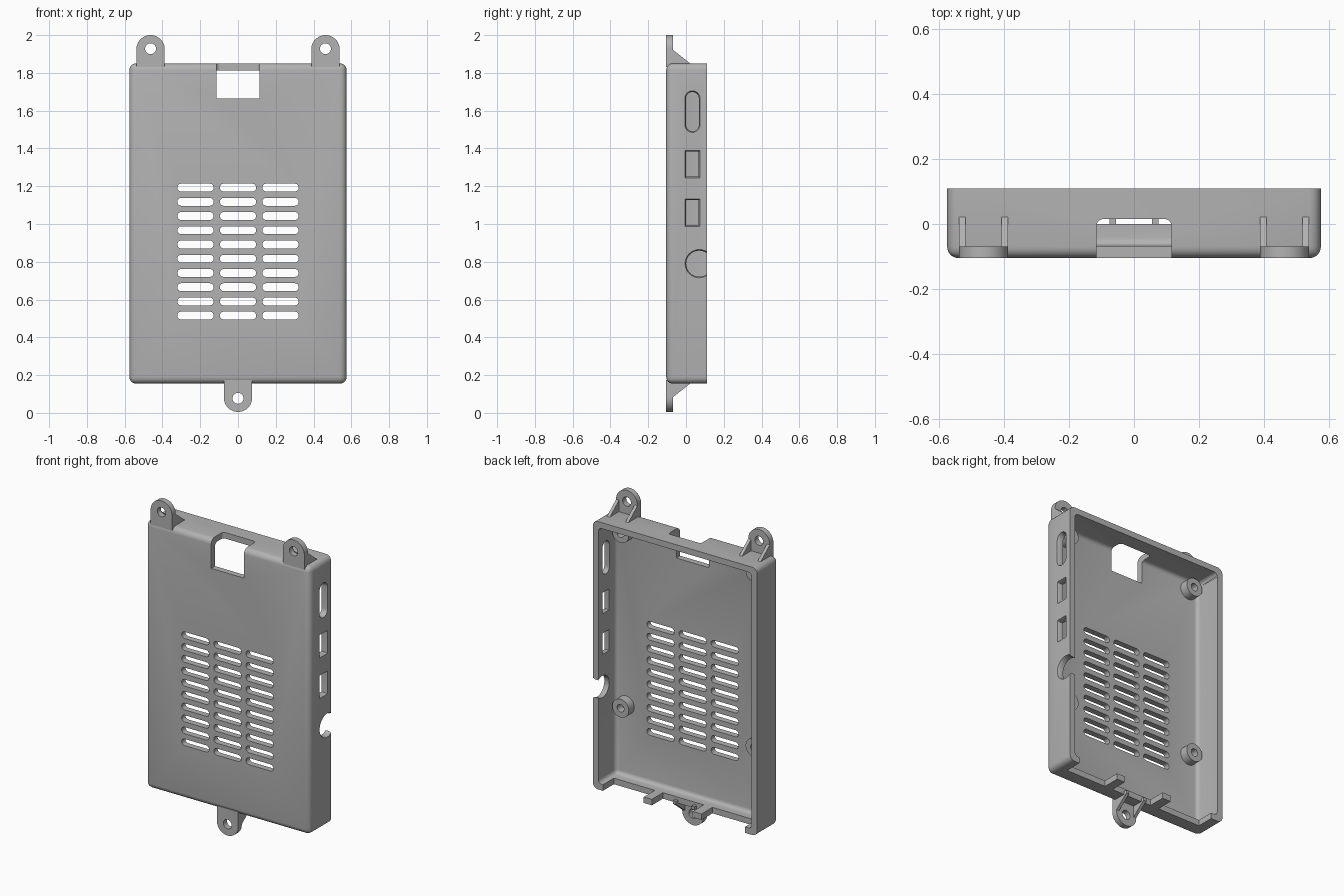
import bpy, bmesh, math
from mathutils import Vector

if "Cube" in bpy.data.objects:
    bpy.data.objects.remove(bpy.data.objects["Cube"], do_unlink=True)

HW, FRONT, BACK, BOT, TOP = 0.575, -0.105, 0.11, 0.155, 1.85
WALL = 0.038
FLOOR = FRONT + WALL

grey = bpy.data.materials.new("grey plastic")
grey.use_nodes = True
grey.diffuse_color = (0.45, 0.45, 0.45, 1)
grey.node_tree.nodes["Principled BSDF"].inputs["Base Color"].default_value = grey.diffuse_color


def finish(name, bm):
    bmesh.ops.recalc_face_normals(bm, faces=bm.faces)
    mesh = bpy.data.meshes.new(name)
    bm.to_mesh(mesh)
    bm.free()
    mesh.materials.append(grey)
    ob = bpy.data.objects.new(name, mesh)
    bpy.context.collection.objects.link(ob)
    return ob


def rounded(cu, cv, w, h, r, seg=8):
    """Rounded rectangle outline, counter-clockwise."""
    pts = []
    for k, (su, sv) in enumerate(((1, 1), (-1, 1), (-1, -1), (1, -1))):
        for i in range(seg + 1):
            a = (k + i / seg) * math.pi / 2
            pts.append((cu + su * (w / 2 - r) + r * math.cos(a),
                        cv + sv * (h / 2 - r) + r * math.sin(a)))
    clean = []
    for p in pts:
        if not clean or (Vector(p) - Vector(clean[-1])).length > 1e-5:
            clean.append(p)
    if (Vector(clean[0]) - Vector(clean[-1])).length < 1e-5:
        clean.pop()
    return clean


def circle(cu, cv, r, n=32):
    return [(cu + r * math.cos(2 * math.pi * i / n), cv + r * math.sin(2 * math.pi * i / n))
            for i in range(n)]


def loft(bm, axis, rings):
    """Closed solid through equal-length outlines, each given as (depth, outline)."""
    place = {"x": lambda d, p: (d, p[0], p[1]),
             "y": lambda d, p: (p[0], d, p[1]),
             "z": lambda d, p: (p[0], p[1], d)}[axis]
    loops = [[bm.verts.new(place(d, p)) for p in pts] for d, pts in rings]
    for a, b in zip(loops, loops[1:]):
        for i in range(len(a)):
            j = (i + 1) % len(a)
            bm.faces.new((a[i], a[j], b[j], b[i]))
    bm.faces.new(loops[0][::-1])
    bm.faces.new(loops[-1])


def solid(name, axis, d0, d1, pts):
    bm = bmesh.new()
    loft(bm, axis, [(d0, pts), (d1, pts)])
    return finish(name, bm)


def tray(name, inset, front, back, radius):
    """Box with every edge rounded except those of its back face."""
    bm = bmesh.new()
    loft(bm, "y", [(d, [(-HW + inset, BOT + inset), (HW - inset, BOT + inset),
                        (HW - inset, TOP - inset), (-HW + inset, TOP - inset)])
                   for d in (front, back)])
    edges = [e for e in bm.edges if min(v.co.y for v in e.verts) < back - 0.01]
    bmesh.ops.bevel(bm, geom=edges, offset=radius, segments=6, profile=0.5, affect="EDGES")
    return finish(name, bm)


def cut(ob, cutter):
    mod = ob.modifiers.new("cut", "BOOLEAN")
    mod.operation, mod.solver, mod.object = "DIFFERENCE", "EXACT", cutter
    bpy.context.view_layer.update()
    ob.data = bpy.data.meshes.new_from_object(
        ob.evaluated_get(bpy.context.evaluated_depsgraph_get()))
    ob.modifiers.clear()
    bpy.data.objects.remove(cutter, do_unlink=True)


def smooth(ob):
    bpy.ops.object.select_all(action="DESELECT")
    ob.select_set(True)
    bpy.context.view_layer.objects.active = ob
    bpy.ops.object.shade_smooth_by_angle(angle=math.radians(30))


# Hollow case, open at the back
case = tray("case", 0, FRONT, BACK, 0.035)
cut(case, tray("cavity", WALL, FLOOR, BACK + 0.1, 0.025))

# Vent slots, three columns of ten
bm = bmesh.new()
for col in (-1, 0, 1):
    for row in range(10):
        slot = rounded(col * 0.225, 0.515 + row * 0.0753, 0.192, 0.042, 0.0209)
        loft(bm, "y", [(FRONT - 0.05, slot), (FLOOR + 0.01, slot)])
cut(case, finish("vents", bm))

# Card notch through the front panel and the top wall
cut(case, solid("card_notch", "z", 1.665, TOP + 0.05,
                rounded(0, -0.0925, 0.23, 0.215, 0.02)))

# Socket openings in the left wall, flared outwards
bm = bmesh.new()
lip = 0.012


def socket(outline):
    big, small = outline(0), outline(lip)
    loft(bm, "x", [(HW - 0.06, small), (HW - 0.015, small), (HW, big), (HW + 0.05, big)])


socket(lambda s: rounded(0.034, 1.595, 0.08 - s, 0.22 - s, 0.0399 - s / 2))
for z in (1.317, 1.06):
    socket(lambda s: rounded(0.034, z, 0.078 - s, 0.145 - s, 0.002))
socket(lambda s: circle(0.07, 0.79, 0.075 - s / 2))
cut(case, finish("sockets", bm))

# Three port cut-outs in the bottom wall, open to the back
bm = bmesh.new()
for x0, x1 in ((0.219, 0.505), (-0.124, 0.162), (-0.49, -0.185)):
    port = [(x0, 0.0), (x1, 0.0), (x1, BACK + 0.05), (x0, BACK + 0.05)]
    loft(bm, "z", [(BOT - 0.05, port), (BOT + WALL + 0.015, port)])
cut(case, finish("ports", bm))
smooth(case)

# Board standoffs with blind screw holes
for side, x in (("left", 0.467), ("right", -0.467)):
    for level, z in (("upper", 1.746), ("lower", 0.641)):
        post = solid(f"{side}_{level}_standoff", "y", FLOOR - 0.01, -0.012, circle(x, z, 0.058))
        cut(post, solid("pilot", "y", FLOOR + 0.005, 0.1, circle(x, z, 0.024)))
        smooth(post)


# Screw lugs with a pair of gusset ribs each
def lug(name, x, s, edge):
    centre, r = edge + s * 0.075, 0.075
    root = edge - s * 0.02
    outline = [(x + r, root)] + [
        (x + r * math.cos(a), centre + s * r * math.sin(a))
        for a in (math.pi * i / 24 for i in range(25))] + [(x - r, root)]
    ear = solid(name, "y", FRONT, FLOOR - 0.002, outline)
    cut(ear, solid("screw_hole", "y", -0.3, 0.1, circle(x, centre + s * 0.003, 0.029)))
    smooth(ear)
    for label, inner in (("a", x - r), ("b", x + r - 0.02)):
        solid(f"{name}_rib_{label}", "x", inner, inner + 0.02,
              [(FLOOR - 0.01, root), (0.022, root), (0.022, edge),
               (FLOOR - 0.002, edge + s * 0.072), (FLOOR - 0.01, edge + s * 0.072)])


lug("left_top_lug", 0.463, 1, TOP)
lug("right_top_lug", -0.463, 1, TOP)
lug("bottom_lug", 0, -1, BOT)
